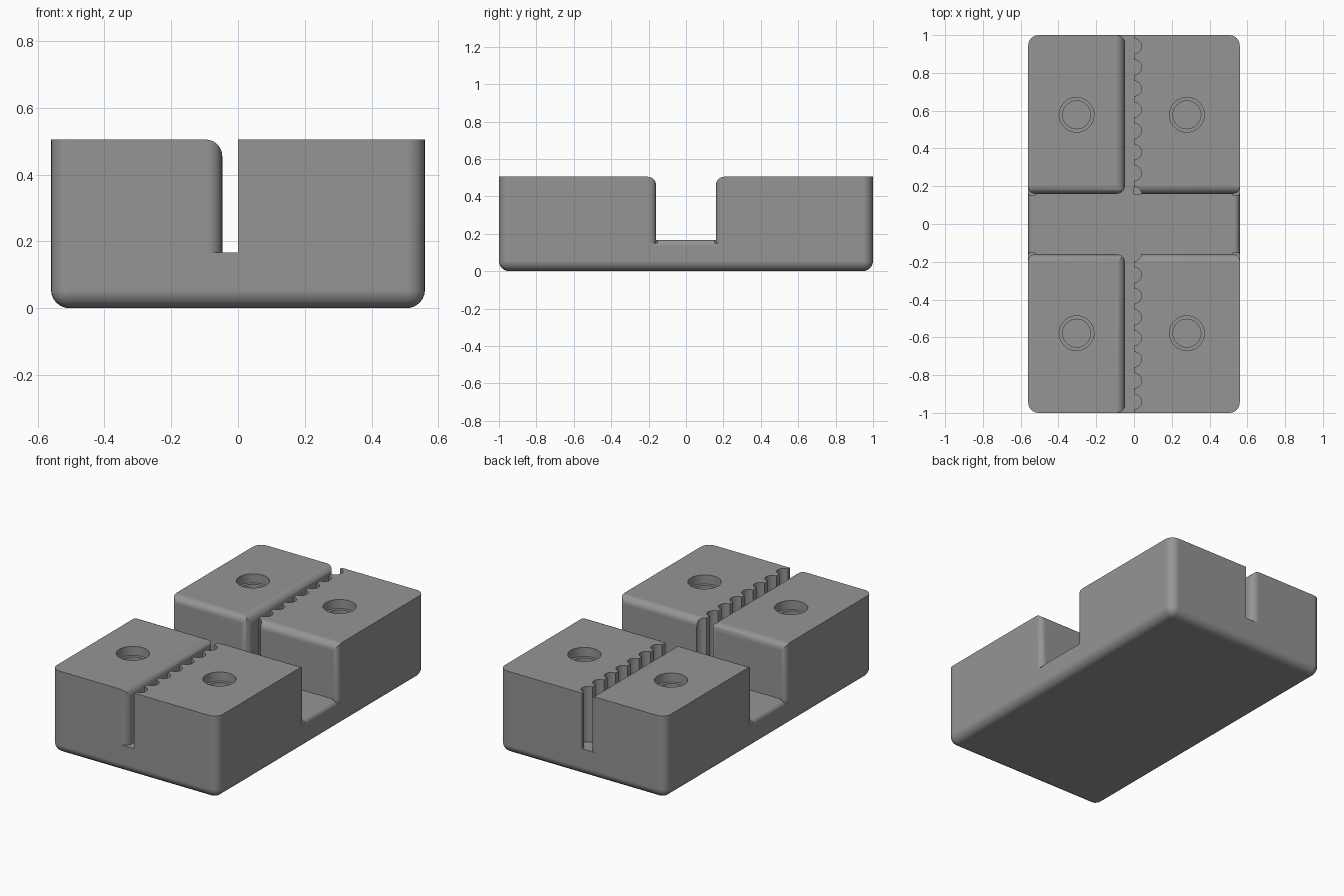
import bpy, bmesh, math

if "Cube" in bpy.data.objects:
    bpy.data.objects.remove(bpy.data.objects["Cube"])

GREY = bpy.data.materials.new("plain grey")
GREY.diffuse_color = (0.3, 0.3, 0.3, 1)
GREY.use_nodes = True
GREY.node_tree.nodes["Principled BSDF"].inputs["Base Color"].default_value = GREY.diffuse_color

HX, HY, TOP, FLOOR = 0.56, 1.0, 0.505, 0.167   # half sizes, top and recess floor
CH, SLOT = 0.16, -0.047                        # channel half width, slot left wall
R = 0.045                                      # edge rounding


def to_object(bm, name):
    bmesh.ops.recalc_face_normals(bm, faces=bm.faces)
    mesh = bpy.data.meshes.new(name)
    bm.to_mesh(mesh)
    bm.free()
    ob = bpy.data.objects.new(name, mesh)
    ob.data.materials.append(GREY)
    bpy.context.collection.objects.link(ob)
    return ob


def box(name, lo, hi):
    bm = bmesh.new()
    bmesh.ops.create_cube(bm, size=1)
    for v in bm.verts:
        v.co = [a if c < 0 else b for c, a, b in zip(v.co, lo, hi)]
    return bm


def prism(points, axis, lo, hi):
    """Extrude a 2D outline along an axis; outline uses the other axes in order."""
    bm = bmesh.new()

    def place(p, t):
        co = list(p)
        co.insert("xyz".index(axis), t)
        return bm.verts.new(co)
    a = [place(p, lo) for p in points]
    b = [place(p, hi) for p in points]
    n = len(points)
    bm.faces.new(a[::-1])
    bm.faces.new(b)
    for i in range(n):
        bm.faces.new((a[i], a[(i + 1) % n], b[(i + 1) % n], b[i]))
    return bm


def circle(x, y, r, n):
    return [(x + r * math.cos(2 * math.pi * i / n), y + r * math.sin(2 * math.pi * i / n))
            for i in range(n)]


# Main block with rounded corners and underside
bm = box("block", (-HX, -HY, 0), (HX, HY, TOP))
edges = [e for e in bm.edges if not all(v.co.z > 0.1 for v in e.verts)]
bmesh.ops.bevel(bm, geom=edges, offset=0.055, segments=6, profile=0.5, affect='EDGES')
block = to_object(bm, "clamp_block")
bpy.context.view_layer.objects.active = block
block.select_set(True)


def cut(bm):
    cutter = to_object(bm, "cutter")
    cutter.hide_render = True
    mod = block.modifiers.new("cut", 'BOOLEAN')
    mod.operation, mod.solver, mod.object = 'DIFFERENCE', 'EXACT', cutter
    bpy.ops.object.modifier_apply(modifier=mod.name)
    mesh = cutter.data
    bpy.data.objects.remove(cutter)
    bpy.data.meshes.remove(mesh)


def round_edge(axis, u, v, su, sv, lo, hi, r=R, n=6):
    """Shave a convex edge at (u, v), whose open side lies toward (su, sv)."""
    e = 0.008
    arc = []
    for i in range(n + 1):
        t = math.pi / 2 * i / n
        arc.append((u + su * r * (math.cos(t) - 1), v + sv * r * (math.sin(t) - 1)))
    arc += [(u - su * r, v + sv * e), (u + su * e, v + sv * e), (u + su * e, v - sv * r)]
    cut(prism(arc, axis, lo, hi))


# Cross channel and long slot
cut(box("channel", (-1, -CH, FLOOR), (1, CH, 1)))
cut(box("slot", (SLOT, -2, FLOOR), (0, 2, 1)))

# Rounded edges of the posts and channel floor
round_edge('y', SLOT, TOP, 1, 1, -2, 2, 0.05)
for s in (-1, 1):
    round_edge('x', s * CH, TOP, -s, 1, -1, 1)
    round_edge('z', SLOT, s * CH, 1, -s, FLOOR, 1)
    round_edge('z', SLOT, s * HY, 1, s, FLOOR, 1)
    round_edge('y', s * HX, FLOOR, s, 1, -CH, CH, 0.03)
    for sx in (-1, 1):
        round_edge('z', sx * HX, s * CH, sx, -s, 0.15, 1, 0.035)

# Scalloped grip on the right wall of the slot, and stepped screw holes
for s in (-1, 1):
    for k in range(8):
        cut(prism(circle(0, s * (0.157 + 0.112 * k), 0.04, 24), 'z', FLOOR, 1))
    for x in (-0.304, 0.28):
        cut(prism(circle(x, s * 0.578, 0.092, 32), 'z', TOP - 0.055, 1))
        cut(prism(circle(x, s * 0.578, 0.074, 32), 'z', 0.2, 1))

# Smooth rounds, crisp flats
bpy.ops.object.shade_smooth_by_angle(angle=math.radians(32))
weighted = block.modifiers.new("flat_faces", 'WEIGHTED_NORMAL')
weighted.keep_sharp = True
